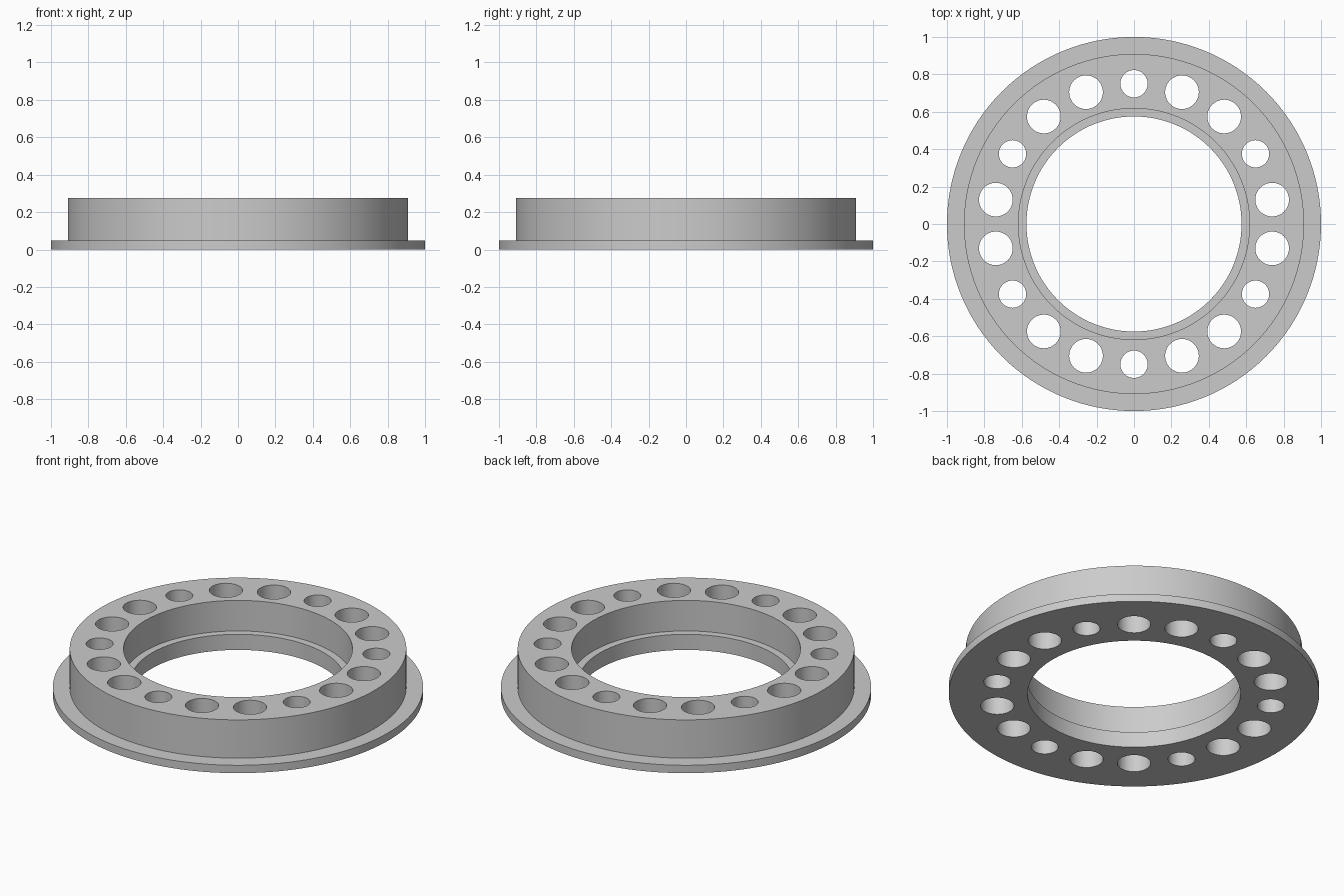
import bpy, bmesh
from math import radians, cos, sin, tau

old = bpy.data.objects.get("Cube")
if old:
    bpy.data.objects.remove(old, do_unlink=True)

SEGMENTS = 128
HEIGHT = 0.275
HOLE_CIRCLE = 0.75
LARGE_HOLE, SMALL_HOLE = 0.09, 0.073

grey = bpy.data.materials.new("light grey metal")
grey.use_nodes = True
colour = (0.6, 0.6, 0.6, 1)
grey.diffuse_color = colour
grey.node_tree.nodes["Principled BSDF"].inputs["Base Color"].default_value = colour


def add_object(name, bm):
    bmesh.ops.recalc_face_normals(bm, faces=bm.faces)
    mesh = bpy.data.meshes.new(name)
    bm.to_mesh(mesh)
    bm.free()
    mesh.materials.append(grey)
    obj = bpy.data.objects.new(name, mesh)
    bpy.context.collection.objects.link(obj)
    return obj


def lathe(name, profile):
    """Revolve a closed (radius, height) profile around z."""
    bm = bmesh.new()
    rings = []
    for i in range(SEGMENTS):
        a = tau * i / SEGMENTS
        rings.append([bm.verts.new((r * cos(a), r * sin(a), z)) for r, z in profile])
    n = len(profile)
    for i, ring in enumerate(rings):
        following = rings[(i + 1) % SEGMENTS]
        for j in range(n):
            k = (j + 1) % n
            bm.faces.new((ring[j], following[j], following[k], ring[k]))
    return add_object(name, bm)


# Flanged ring with a stepped bore
ring = lathe("flanged_ring", [
    (0.575, 0), (1.0, 0), (1.0, 0.047), (0.909, 0.047),
    (0.909, HEIGHT), (0.618, HEIGHT), (0.618, 0.093), (0.575, 0.093)])

# Cutters for the through holes: every third hole is small
bm = bmesh.new()
for i in range(18):
    a = radians(10 + 20 * i)
    radius = SMALL_HOLE if i % 3 == 1 else LARGE_HOLE
    made = bmesh.ops.create_cone(bm, cap_ends=True, segments=48, depth=1,
                                 radius1=radius, radius2=radius)
    bmesh.ops.translate(bm, verts=made["verts"],
                        vec=(HOLE_CIRCLE * cos(a), HOLE_CIRCLE * sin(a), HEIGHT / 2))
cutter = add_object("hole_cutter", bm)
cutter.hide_render = True

# Drill the holes and smooth the round walls
drill = ring.modifiers.new("holes", "BOOLEAN")
drill.operation = "DIFFERENCE"
drill.solver = "EXACT"
drill.object = cutter
bpy.ops.object.select_all(action="DESELECT")
bpy.context.view_layer.objects.active = ring
ring.select_set(True)
bpy.ops.object.modifier_apply(modifier=drill.name)
bpy.data.objects.remove(cutter, do_unlink=True)
bpy.ops.object.shade_smooth_by_angle(angle=radians(30))
